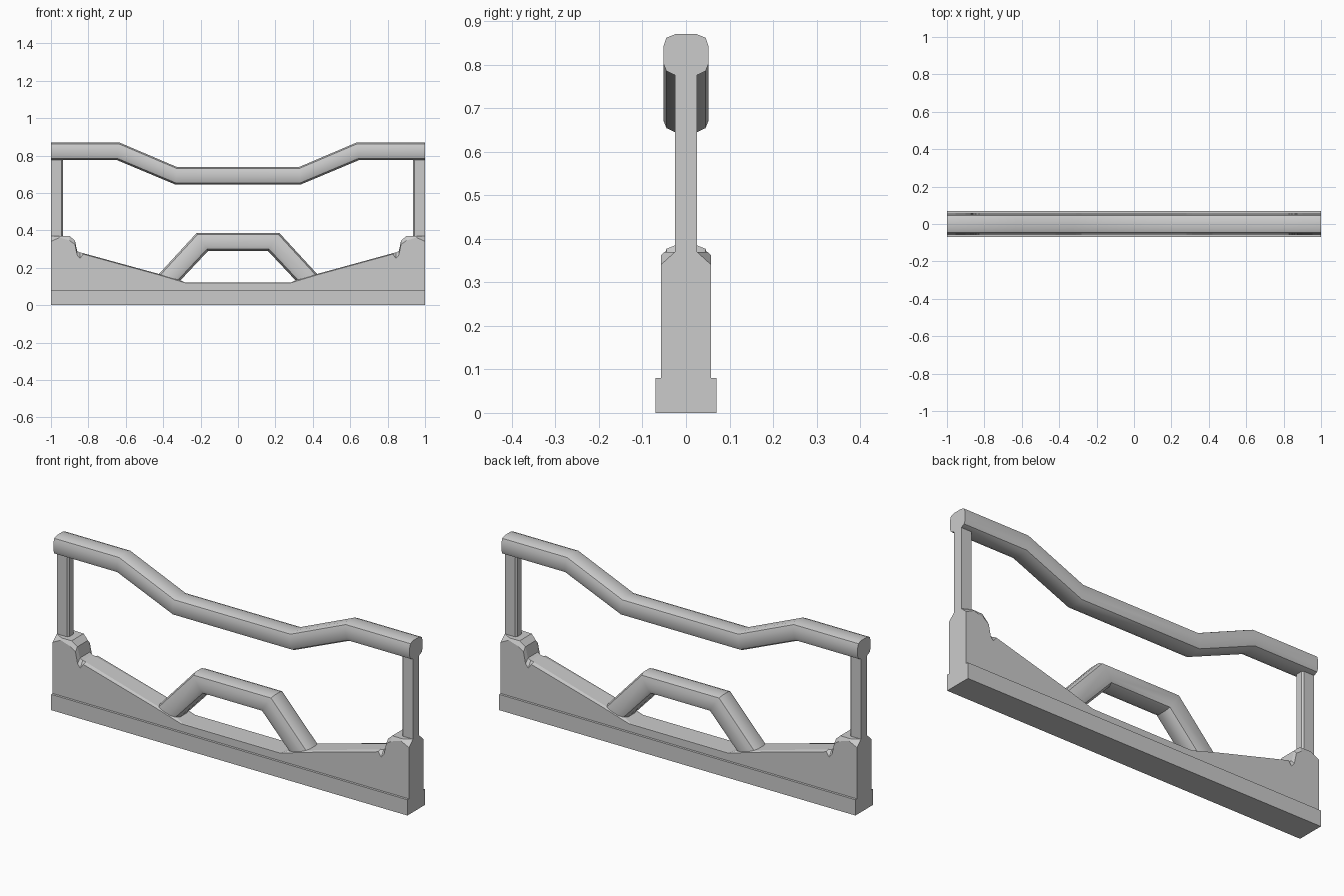
import bpy, bmesh, math

if "Cube" in bpy.data.objects:
    bpy.data.objects.remove(bpy.data.objects["Cube"])


def loft(name, rings, smooth=False):
    """Skin a list of equal-length closed rings and cap both ends."""
    bm = bmesh.new()
    loops = [[bm.verts.new(p) for p in ring] for ring in rings]
    n = len(loops[0])
    for a, b in zip(loops, loops[1:]):
        for i in range(n):
            j = (i + 1) % n
            bm.faces.new((a[i], a[j], b[j], b[i]))
    bm.faces.new(loops[0])
    bm.faces.new(loops[-1])
    bmesh.ops.recalc_face_normals(bm, faces=bm.faces)
    mesh = bpy.data.meshes.new(name)
    bm.to_mesh(mesh)
    bm.free()
    obj = bpy.data.objects.new(name, mesh)
    bpy.context.collection.objects.link(obj)
    if smooth:
        bpy.ops.object.select_all(action='DESELECT')
        obj.select_set(True)
        bpy.context.view_layer.objects.active = obj
        bpy.ops.object.shade_smooth_by_angle(angle=math.radians(30))
    return obj


# Stone base: cross-sections along x as (x, top z, top half width, shoulder z)
half = [(-1, .37, .025, .34), (-.955, .37, .05, .362), (-.90, .37, .048, .345),
        (-.872, .345, .042, .325), (-.86, .29, .04, .268), (-.845, .282, .038, .25),
        (-.828, .278, .038, .273), (-.42, .166, .045, .161),
        (-.31, .134, .045, .128), (-.28, .12, .05, .119)]
stations = half + [(-x, t, w, s) for x, t, w, s in reversed(half)]


def base_section(x, top, w, shoulder):
    right = [(.07, 0), (.07, .08), (.058, .08), (.058, shoulder), (w, top)]
    return [(x, y, z) for y, z in right] + [(x, -y, z) for y, z in reversed(right)]


loft("stone_base", [base_section(*s) for s in stations])

# Rounded twelve-sided bar section: (y, height factor from -1 to 1)
side = [(.025, 1), (.045, .83), (.052, .39), (.052, -.42), (.045, -.8), (.025, -1)]
BAR = side + [(-y, v) for y, v in reversed(side)]


def bar(name, path):
    """Path points hold the upper and lower edge of the bar in the xz plane."""
    path = path + [(-a, b, -c, d) for a, b, c, d in reversed(path)]
    rings = []
    for ux, uz, lx, lz in path:
        cx, cz, hx, hz = (ux + lx) / 2, (uz + lz) / 2, (ux - lx) / 2, (uz - lz) / 2
        rings.append([(cx + hx * v, y, cz + hz * v) for y, v in BAR])
    loft(name, rings, smooth=True)


# Top rail dipping in the middle, and low arch standing on the slopes
bar("top_rail", [(-1, .87, -1, .776), (-.635, .87, -.648, .776),
                 (-.325, .738, -.335, .645)])
bar("lower_arch", [(-.44, .148, -.33, .109), (-.222, .385, -.16, .29)])

# End posts with chamfered inner corners
post = [(1, -.025), (.943, -.025), (.935, -.016), (.935, .016), (.943, .025), (1, .025)]
for label, s in (("left", -1), ("right", 1)):
    loft(label + "_post", [[(s * x, y, z) for x, y in post] for z in (.369, .777)])
